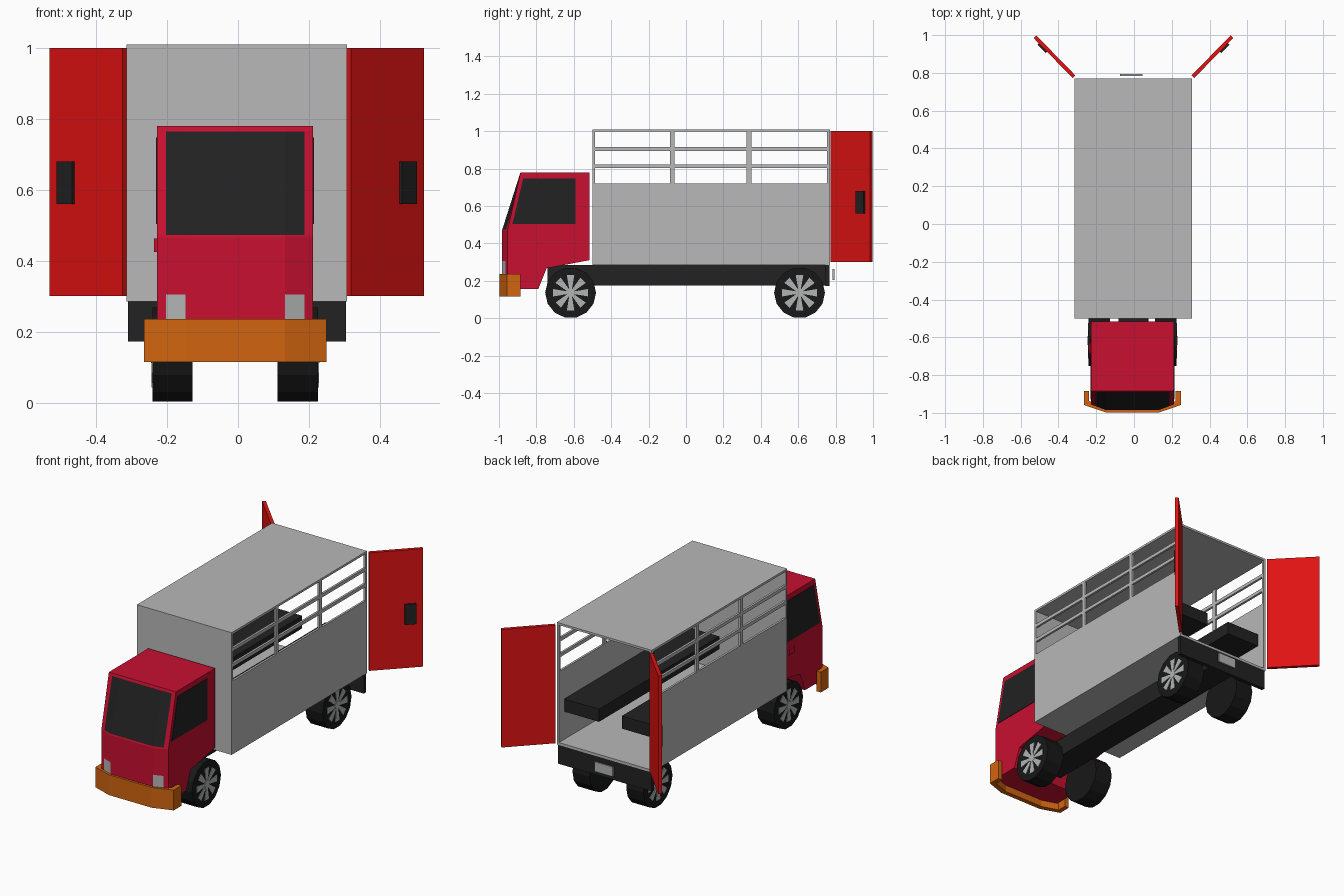
import bpy, bmesh, math
from mathutils import Vector, Matrix

if "Cube" in bpy.data.objects:
    bpy.data.objects.remove(bpy.data.objects["Cube"])


def material(name, r, g, b):
    m = bpy.data.materials.new(name)
    m.diffuse_color = (r, g, b, 1)
    m.use_nodes = True
    m.node_tree.nodes["Principled BSDF"].inputs["Base Color"].default_value = m.diffuse_color
    return m


GREY = material("body grey", 0.48, 0.48, 0.48)
CRIMSON = material("cab crimson", 0.58, 0.005, 0.03)
RED = material("door red", 0.75, 0.006, 0.006)
ORANGE = material("bumper orange", 0.64, 0.13, 0.005)
DARK = material("chassis dark", 0.016, 0.016, 0.016)
TYRE = material("tyre black", 0.009, 0.009, 0.009)
SILVER = material("silver", 0.45, 0.46, 0.46)

CX = -0.008   # centre line of cab, wheels and bumper
BX = -0.003   # centre line of cargo box


def finish(name, bm, *mats):
    bmesh.ops.recalc_face_normals(bm, faces=bm.faces[:])
    me = bpy.data.meshes.new(name)
    bm.to_mesh(me)
    bm.free()
    for m in mats:
        me.materials.append(m)
    ob = bpy.data.objects.new(name, me)
    bpy.context.collection.objects.link(ob)
    return ob


def add_box(bm, x0, x1, y0, y1, z0, z1):
    mat = Matrix.Translation(((x0 + x1) / 2, (y0 + y1) / 2, (z0 + z1) / 2))
    mat = mat @ Matrix.Diagonal((abs(x1 - x0), y1 - y0, z1 - z0, 1))
    bmesh.ops.create_cube(bm, size=1, matrix=mat)


def box(name, mat, *dims):
    bm = bmesh.new()
    add_box(bm, *dims)
    return finish(name, bm, mat)


def add_prism(bm, pts, offset):
    """Extrude a closed loop of 3D points along an offset."""
    a = [bm.verts.new(p) for p in pts]
    b = [bm.verts.new(Vector(p) + Vector(offset)) for p in pts]
    bm.faces.new(a)
    bm.faces.new(b)
    for i in range(len(a)):
        j = (i + 1) % len(a)
        bm.faces.new((a[i], a[j], b[j], b[i]))


# --- Cargo box: floor, roof, front wall, open rear
HW, T = 0.311, 0.013
Y0, Y1 = -0.50, 0.77
box("cargo_floor", GREY, BX - HW, BX + HW, Y0, Y1, 0.285, 0.300)
box("cargo_roof", GREY, BX - HW, BX + HW, Y0, Y1, 0.997, 1.010)
box("cargo_front_wall", GREY, BX - HW, BX + HW, Y0, Y0 + T, 0.300, 0.997)

for s, side in ((-1, "left"), (1, "right")):
    xo, xi = BX + s * HW, BX + s * (HW - T)
    xs = (min(xo, xi), max(xo, xi))
    box(side + "_cargo_wall", GREY, *xs, Y0 + T, Y1, 0.300, 0.72)
    # slatted upper side: posts and rails
    bm = bmesh.new()
    for y, w in ((-0.073, 0.025), (0.337, 0.025), (Y1 - 0.008, 0.016)):
        add_box(bm, *xs, y - w / 2, y + w / 2, 0.72, 0.997)
    for z in (0.812, 0.905):
        add_box(bm, *xs, Y0 + T, Y1, z - 0.010, z + 0.010)
    finish(side + "_side_rails", bm, GREY)
    # bench along the wall
    a, b = CX + s * 0.075, BX + s * (HW - T)
    box(side + "_bench", DARK, min(a, b), max(a, b), -0.41, 0.72, 0.465, 0.54)

    # open rear door with handle on its outer face
    hinge, tip = Vector((BX + s * 0.315, 0.780, 0)), Vector((BX + s * 0.521, 0.991, 0))
    d = tip - hinge
    n = Vector((s * d.y, -abs(d.x), 0)).normalized()
    u = d.normalized()

    def plate(name, mat, f0, f1, o0, o1, z0, z1):
        bm = bmesh.new()
        pts = [hinge + d * f + n * o + Vector((0, 0, z0))
               for f, o in ((f0, o0), (f1, o0), (f1, o1), (f0, o1))]
        add_prism(bm, pts, (0, 0, z1 - z0))
        finish(name, bm, mat)

    plate(side + "_rear_door", RED, 0, 1, -0.010, 0.010, 0.30, 1.0)
    plate(side + "_door_handle", DARK, 0.66, 0.87, 0.010, 0.020, 0.56, 0.68)

# --- Chassis, rear panel and number plate blank
box("chassis_beam", DARK, CX + 0.005 - 0.08, CX + 0.005 + 0.08, -0.74, 0.75, 0.175, 0.285)
box("rear_panel", DARK, BX - 0.307, BX + 0.307, 0.745, 0.767, 0.172, 0.285)
box("rear_plate", SILVER, -0.075, 0.045, 0.784, 0.794, 0.205, 0.262)

# --- Cab: side profile lofted across the width, front bent in plan
stations = [-0.22, -0.195, -0.14, 0.14, 0.195, 0.22]
BELT, ROOF = 0.465, 0.78


def front_y(x, z):
    belt = -0.985 + max(0, abs(x) - 0.14) / 0.08 * 0.03
    t = min(1, (ROOF - z) / (ROOF - BELT))
    return -0.885 + (belt + 0.885) * t


front_z = [ROOF, 0.765, 0.473, BELT, 0.305, 0.235, 0.155]
under = [(-0.79, 0.155), (-0.745, 0.267), (-0.517, 0.31), (-0.517, ROOF)]
bm = bmesh.new()
rings = []
for x in stations:
    prof = [(front_y(x, z), z) for z in front_z] + under
    rings.append([bm.verts.new((x + CX, y, z)) for y, z in prof])
N = len(rings[0])
for i in range(len(rings) - 1):
    xm = abs(stations[i] + stations[i + 1]) / 2
    for j in range(N):
        k = (j + 1) % N
        f = bm.faces.new((rings[i][j], rings[i][k], rings[i + 1][k], rings[i + 1][j]))
        if j == 1 and xm < 0.195:
            f.material_index = 1            # windscreen
        elif j == 4 and 0.14 < xm < 0.195:
            f.material_index = 2            # headlights
bm.faces.new(rings[0])
bm.faces.new(rings[-1])
finish("cab", bm, CRIMSON, DARK, SILVER)

# side windows
for s, side in ((-1, "left"), (1, "right")):
    bm = bmesh.new()
    x = CX + s * 0.219
    add_prism(bm, [(x, -0.928, 0.503), (x, -0.87, 0.748),
                   (x, -0.592, 0.748), (x, -0.592, 0.503)], (s * 0.004, 0, 0))
    finish(side + "_cab_window", bm, DARK)
box("cab_door_handle", CRIMSON, CX - 0.229, CX - 0.218, -0.685, -0.63, 0.425, 0.462)

# --- Wrap-around front bumper
outer = [(0.257, -0.885), (0.257, -0.958), (0.14, -0.998)]
inner = [(0.13, -0.970), (0.229, -0.938), (0.229, -0.885)]
half = outer + inner
loop = outer + [(-x, y) for x, y in reversed(outer)]
loop += [(-x, y) for x, y in reversed(inner)] + inner
bm = bmesh.new()
add_prism(bm, [(x + CX, y, 0.115) for x, y in loop], (0, 0, 0.12))
finish("front_bumper", bm, ORANGE)

# --- Wheels: faceted tyre with eight flared spokes on the outer face
R = 0.136
for y, end in ((-0.617, "front"), (0.607, "rear")):
    for s, side in ((-1, "left"), (1, "right")):
        def ring_pt(x, r, a):
            return (x, y + r * math.cos(a), 0.136 + r * math.sin(a))
        bm = bmesh.new()
        x0, x1 = CX + s * 0.12, CX + s * 0.233
        add_prism(bm, [ring_pt(x0, R, math.tau * (i + 0.5) / 14 + math.pi / 2)
                       for i in range(14)], (x1 - x0, 0, 0))
        finish(f"{end}_{side}_tyre", bm, TYRE)
        bm = bmesh.new()
        for i in range(8):
            a = math.tau * i / 8
            add_prism(bm, [ring_pt(x1, 0.022, a - 0.35), ring_pt(x1, 0.096, a - 0.21),
                           ring_pt(x1, 0.096, a + 0.21), ring_pt(x1, 0.022, a + 0.35)],
                      (s * 0.003, 0, 0))
        add_prism(bm, [ring_pt(x1, 0.024, math.tau * i / 8) for i in range(8)],
                  (s * 0.005, 0, 0))
        finish(f"{end}_{side}_spokes", bm, SILVER)
